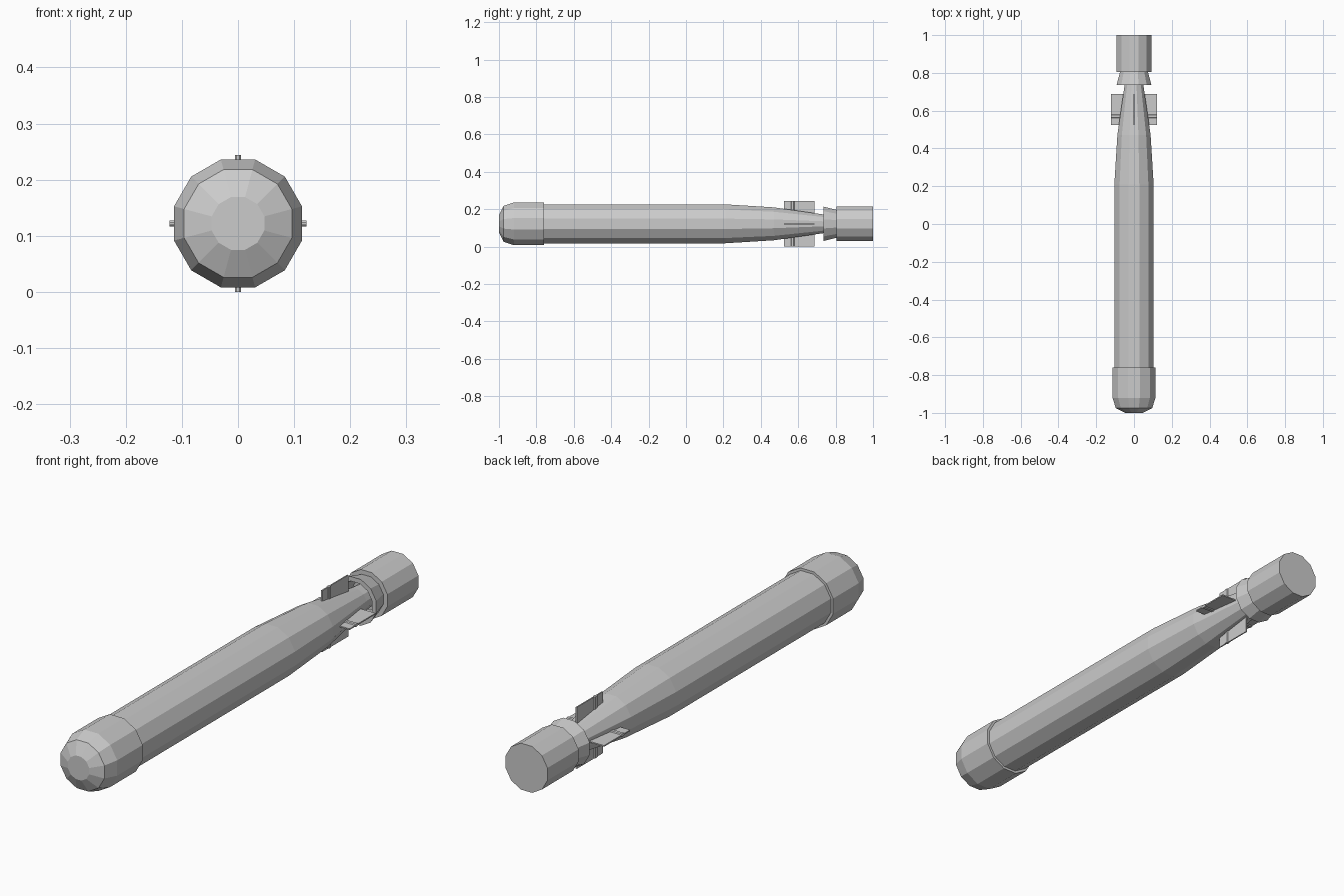
import bpy, bmesh, math
from mathutils import Matrix, Vector

if "Cube" in bpy.data.objects:
    bpy.data.objects.remove(bpy.data.objects["Cube"])

CZ = 0.122      # height of the long axis
SIDES = 12


def make_object(name, bm):
    bmesh.ops.recalc_face_normals(bm, faces=bm.faces[:])
    mesh = bpy.data.meshes.new(name)
    bm.to_mesh(mesh)
    bm.free()
    ob = bpy.data.objects.new(name, mesh)
    bpy.context.collection.objects.link(ob)
    return ob


def lathe(name, profile, closed=False):
    """Flat-sided turned part along y; profile is (y, distance to flat)."""
    bm = bmesh.new()
    rings = []
    for y, apothem in profile:
        r = apothem / math.cos(math.pi / SIDES)
        ring = []
        for i in range(SIDES):
            a = 2 * math.pi * (i + 0.5) / SIDES
            ring.append(bm.verts.new((r * math.cos(a), y, CZ + r * math.sin(a))))
        rings.append(ring)
    pairs = list(zip(rings, rings[1:]))
    if closed:
        pairs.append((rings[-1], rings[0]))
    else:
        bm.faces.new(rings[0])
        bm.faces.new(rings[-1])
    for a, b in pairs:
        for i in range(SIDES):
            j = (i + 1) % SIDES
            bm.faces.new((a[i], a[j], b[j], b[i]))
    return make_object(name, bm)


def fin(name, angle):
    """Thin plate with a six-sided pivot rod, turned about the long axis."""
    bm = bmesh.new()
    inner, outer = 0.03, 0.122
    plate = [(-0.0025, 0.525), (0.0025, 0.525), (0.0025, 0.688), (-0.0025, 0.688)]
    rod = [(0.0065 * math.cos(math.radians(a)), 0.57 + 0.012 * math.sin(math.radians(a)))
           for a in range(30, 390, 60)]
    for section in (plate, rod):
        face = bm.faces.new([bm.verts.new((x, y, inner)) for x, y in section])
        ext = bmesh.ops.extrude_face_region(bm, geom=[face], use_keep_orig=True)
        top = [v for v in ext["geom"] if isinstance(v, bmesh.types.BMVert)]
        bmesh.ops.translate(bm, verts=top, vec=Vector((0, 0, outer - inner)))
    bm.transform(Matrix.Translation((0, 0, CZ)) @ Matrix.Rotation(angle, 4, 'Y'))
    return make_object(name, bm)


# Hull with tapering tail
lathe("hull", [(-0.80, 0.104), (0.21, 0.104), (0.47, 0.088), (0.735, 0.05), (0.82, 0.042)])

# Blunt nose cap, slightly wider than the hull
lathe("nose_cap", [(-1.0, 0.047), (-0.975, 0.096), (-0.92, 0.114), (-0.76, 0.114)])

# Hollow flared shroud in front of the tail drum
lathe("tail_shroud", [(0.735, 0.092), (0.81, 0.073), (0.81, 0.058), (0.735, 0.074)], closed=True)

# Tail drum
lathe("tail_drum", [(0.805, 0.092), (1.0, 0.092)])

# Four fins
for k, side in enumerate(("top", "right", "bottom", "left")):
    fin("fin_" + side, k * math.pi / 2)
